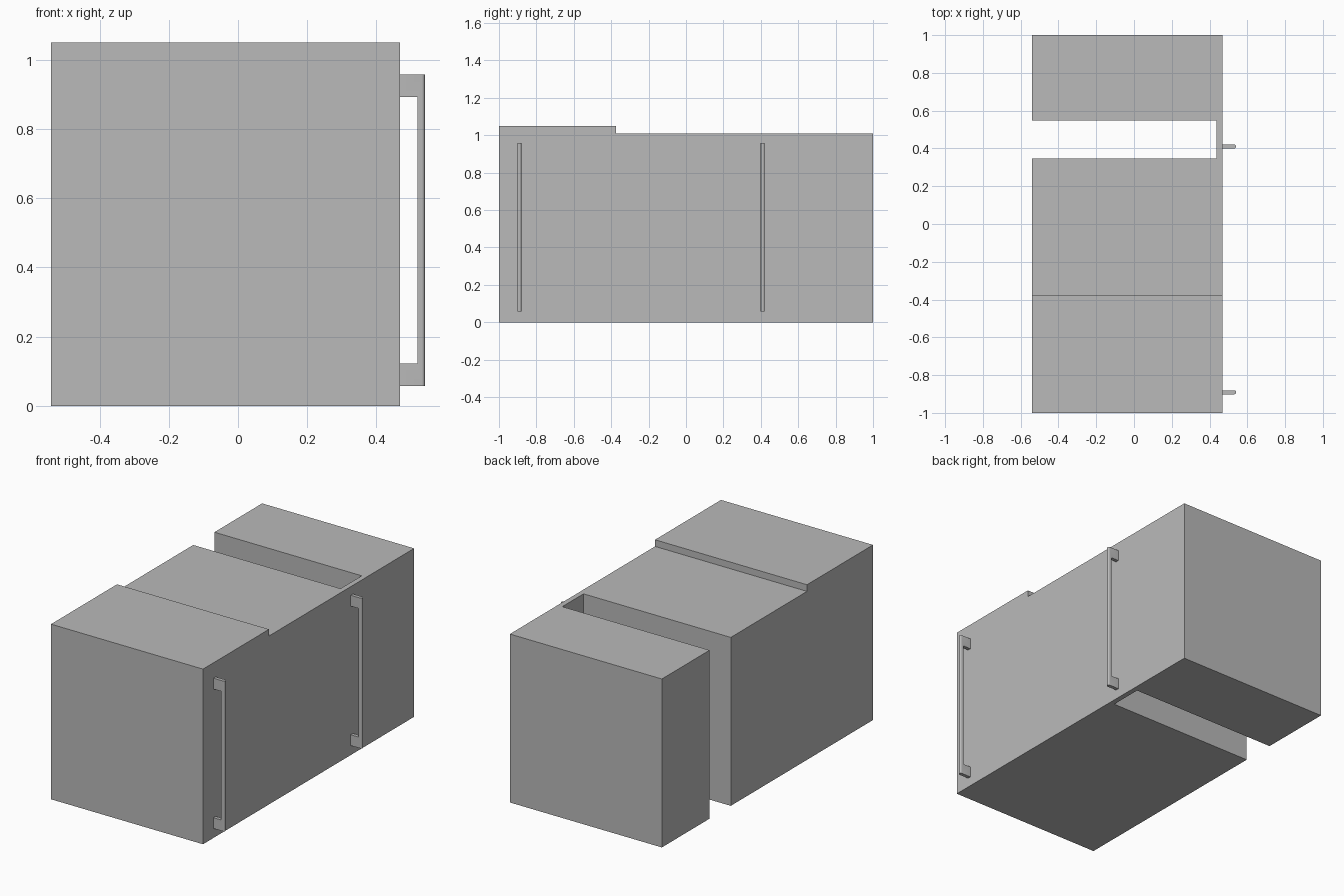
import bpy, bmesh
from mathutils import Vector

cube = bpy.data.objects.get("Cube")
if cube:
    bpy.data.objects.remove(cube, do_unlink=True)

grey = bpy.data.materials.new("plain grey")
grey.use_nodes = True
grey.diffuse_color = (0.49, 0.49, 0.49, 1)
grey.node_tree.nodes["Principled BSDF"].inputs["Base Color"].default_value = (0.49, 0.49, 0.49, 1)


def extrude(name, outline, direction):
    """Solid made by sweeping a closed outline along a vector."""
    bm = bmesh.new()
    base = bm.faces.new([bm.verts.new(p) for p in outline])
    swept = bmesh.ops.extrude_face_region(bm, geom=[base], use_keep_orig=True)
    verts = [g for g in swept["geom"] if isinstance(g, bmesh.types.BMVert)]
    bmesh.ops.translate(bm, vec=Vector(direction), verts=verts)
    bmesh.ops.recalc_face_normals(bm, faces=bm.faces[:])
    mesh = bpy.data.meshes.new(name)
    bm.to_mesh(mesh)
    bm.free()
    mesh.materials.append(grey)
    obj = bpy.data.objects.new(name, mesh)
    bpy.context.collection.objects.link(obj)
    return obj


L, R = -0.54, 0.468            # body sides
SLOT_X, SLOT_F, SLOT_B = 0.437, 0.347, 0.548
STEP_Y, TOP, RAISED = -0.375, 1.01, 1.05

# Main body: C-shaped plan, slot open to one side and joined by a thin panel
plan = [(L, -1), (R, -1), (R, 1), (L, 1), (L, SLOT_B),
        (SLOT_X, SLOT_B), (SLOT_X, SLOT_F), (L, SLOT_F), (L, STEP_Y)]
extrude("cabinet_body", [(x, y, 0) for x, y in plan], (0, 0, TOP))

# Raised front top
plan = [(L, -1), (R, -1), (R, STEP_Y), (L, STEP_Y)]
extrude("raised_front_top", [(x, y, TOP) for x, y in plan], (0, 0, RAISED - TOP))

# Tall pull handles with rounded grips
W = 0.021
profile = [(R, 0.057), (0.54, 0.057), (0.54, 0.958), (R, 0.958),
           (R, 0.893), (0.519, 0.893), (0.519, 0.122), (R, 0.122)]
for name, y in (("front_handle", -0.891), ("rear_handle", 0.41)):
    handle = extrude(name, [(x, y - W / 2, z) for x, z in profile], (0, W, 0))
    bm = bmesh.new()
    bm.from_mesh(handle.data)
    grip = [e for e in bm.edges
            if all(v.co.x > 0.535 for v in e.verts)
            and abs(e.verts[0].co.z - e.verts[1].co.z) > 0.5]
    bmesh.ops.bevel(bm, geom=grip, offset=0.009, segments=4,
                    profile=0.5, affect='EDGES')
    bm.to_mesh(handle.data)
    bm.free()
    bpy.ops.object.select_all(action='DESELECT')
    handle.select_set(True)
    bpy.context.view_layer.objects.active = handle
    bpy.ops.object.shade_smooth_by_angle()
